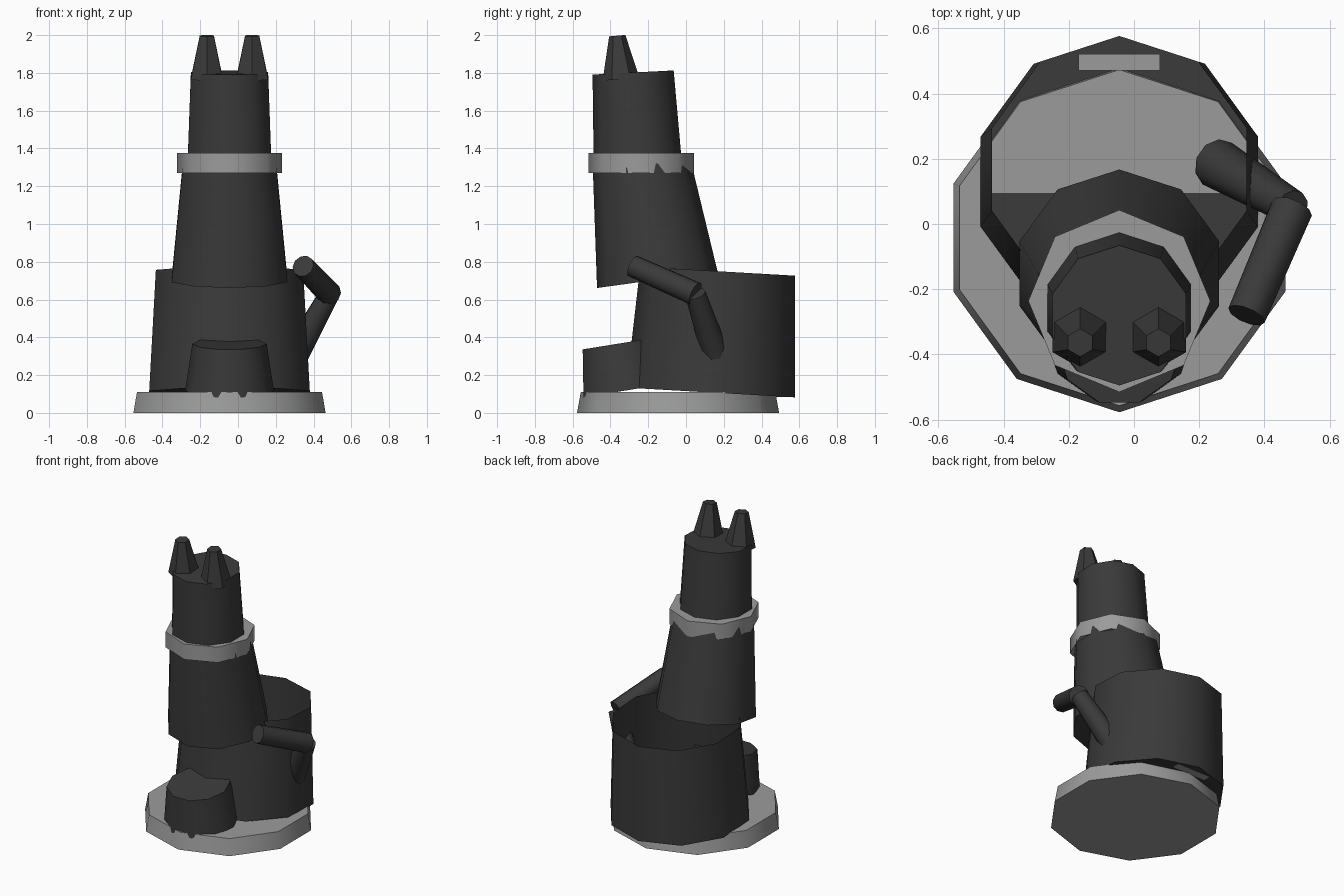
import bpy
import bmesh
import math
from mathutils import Vector, Matrix

if "Cube" in bpy.data.objects:
    bpy.data.objects.remove(bpy.data.objects["Cube"], do_unlink=True)


def make_material(name, value):
    mat = bpy.data.materials.new(name)
    mat.use_nodes = True
    color = (value, value, value, 1)
    mat.diffuse_color = color
    mat.node_tree.nodes["Principled BSDF"].inputs["Base Color"].default_value = color
    return mat


DARK = make_material("charcoal", 0.042)
LIGHT = make_material("light grey", 0.33)
CX = -0.045  # the upright parts share this centre line


def finish(name, bm, mat):
    mesh = bpy.data.meshes.new(name)
    bm.to_mesh(mesh)
    bm.free()
    mesh.materials.append(mat)
    obj = bpy.data.objects.new(name, mesh)
    bpy.context.collection.objects.link(obj)
    bpy.ops.object.select_all(action="DESELECT")
    obj.select_set(True)
    bpy.context.view_layer.objects.active = obj
    bpy.ops.object.shade_smooth_by_angle(angle=math.radians(50))
    return obj


def frustum(name, start, end, r_start, r_end, sides, mat, turn=0, open_top=False):
    """Tapered prism running from start to end."""
    start, end = Vector(start), Vector(end)
    axis = end - start
    bm = bmesh.new()
    bmesh.ops.create_cone(bm, cap_ends=True, segments=sides, radius1=r_start,
                          radius2=r_end, depth=axis.length)
    if open_top:
        top = [f for f in bm.faces if f.normal.z > 0.9]
        bmesh.ops.delete(bm, geom=top, context="FACES_ONLY")
    tilt = Vector((0, 0, 1)).rotation_difference(axis).to_matrix().to_4x4()
    spin = Matrix.Rotation(math.radians(turn), 4, "Z")
    bm.transform(Matrix.Translation((start + end) / 2) @ tilt @ spin)
    return finish(name, bm, mat)


# Plinth
frustum("base", (CX, -0.042, 0), (CX, -0.042, 0.11), 0.535, 0.515, 10, LIGHT)

# Open-topped lower body, leaning back
frustum("lower_body", (CX, 0.13, 0.108), (CX, 0.167, 0.75), 0.447, 0.41, 10,
        DARK, open_top=True)

# Front foot block
frustum("front_foot", (CX, -0.322, 0.118), (CX, -0.362, 0.366), 0.235, 0.197, 10,
        DARK, turn=18)

# Torso and head, leaning forward
frustum("torso", (CX, -0.152, 0.705), (CX, -0.235, 1.31), 0.322, 0.26, 10, DARK)
frustum("collar", (CX, -0.236, 1.27), (CX, -0.236, 1.375), 0.279, 0.279, 8, LIGHT)
frustum("head", (CX, -0.256, 1.33), (CX, -0.28, 1.802), 0.233, 0.215, 10, DARK)

# Ears
for side, name in ((-1, "right_ear"), (1, "left_ear")):
    x = CX + side * 0.12
    frustum(name, (x, -0.344, 1.767), (x, -0.364, 1.997), 0.098, 0.043, 6, DARK)

# Bent arm on the left
elbow = (0.485, 0.05, 0.63)
frustum("lower_arm", (0.255, 0.185, 0.22), elbow, 0.078, 0.055, 10, DARK)
frustum("upper_arm", elbow, (0.345, -0.28, 0.777), 0.065, 0.06, 10, DARK)

# Small plate inside the back of the lower body
bm = bmesh.new()
bmesh.ops.create_cube(bm, size=1, matrix=Matrix.Translation((CX, 0.496, 0.1))
                      @ Matrix.Diagonal((0.25, 0.05, 0.03, 1)))
finish("back_plate", bm, LIGHT)
